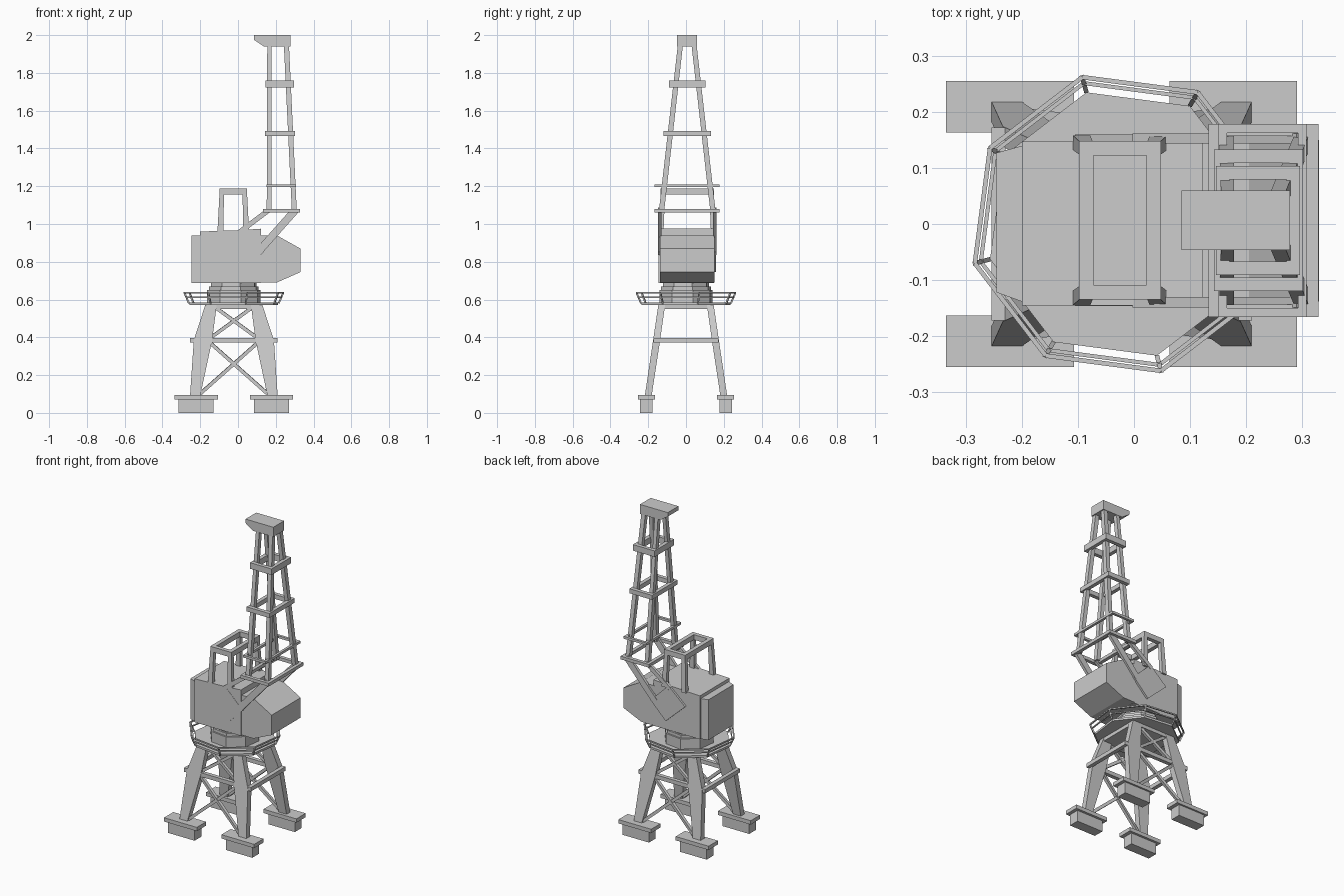
import bpy, bmesh, math
from mathutils import Vector

if "Cube" in bpy.data.objects:
    bpy.data.objects.remove(bpy.data.objects["Cube"])

CX = -0.022   # portal axis in x
CY = 0.0065   # upper works axis in y


def make(name, verts, faces):
    me = bpy.data.meshes.new(name)
    me.from_pydata([tuple(v) for v in verts], [], faces)
    bm = bmesh.new()
    bm.from_mesh(me)
    bmesh.ops.recalc_face_normals(bm, faces=bm.faces)
    bm.to_mesh(me)
    bm.free()
    ob = bpy.data.objects.new(name, me)
    bpy.context.collection.objects.link(ob)
    return ob


def loft(name, rings):
    n = len(rings[0])
    verts = [v for r in rings for v in r]
    faces = [list(range(n)), list(range(n * (len(rings) - 1), n * len(rings)))]
    for k in range(len(rings) - 1):
        for i in range(n):
            j = (i + 1) % n
            faces.append([k * n + i, k * n + j, (k + 1) * n + j, (k + 1) * n + i])
    return make(name, verts, faces)


def rect(x0, x1, y0, y1, z):
    return [(x0, y0, z), (x1, y0, z), (x1, y1, z), (x0, y1, z)]


def box(name, x0, x1, y0, y1, z0, z1):
    return loft(name, [rect(x0, x1, y0, y1, z0), rect(x0, x1, y0, y1, z1)])


def prism_y(name, prof, y0, y1):
    return loft(name, [[(x, y, z) for x, z in prof] for y in (y0, y1)])


def beam(name, p, q, w, h=None):
    p, q = Vector(p), Vector(q)
    h = h or w
    d = (q - p).normalized()
    side = d.cross(Vector((0, 0, 1)))
    side = side.normalized() if side.length > 1e-4 else Vector((1, 0, 0))
    up = side.cross(d)
    off = [side * (a * w / 2) + up * (b * h / 2) for a, b in ((-1, -1), (1, -1), (1, 1), (-1, 1))]
    return loft(name, [[p + o for o in off], [q + o for o in off]])


def frame(name, x0, x1, y0, y1, z0, z1, t):
    """Rectangular ring with an open middle."""
    loops = [rect(x0, x1, y0, y1, z0), rect(x0, x1, y0, y1, z1),
             rect(x0 + t, x1 - t, y0 + t, y1 - t, z1), rect(x0 + t, x1 - t, y0 + t, y1 - t, z0)]
    faces = []
    for k in range(4):
        m = (k + 1) % 4
        for i in range(4):
            j = (i + 1) % 4
            faces.append([k * 4 + i, k * 4 + j, m * 4 + j, m * 4 + i])
    return make(name, [v for l in loops for v in l], faces)


def octagon(r, z):
    return [Vector((CX + r * math.cos(math.radians(15 + 45 * i)),
                    r * math.sin(math.radians(15 + 45 * i)), z)) for i in range(8)]


# Portal feet and kinked legs
for sx in (-1, 1):
    for sy in (-1, 1):
        def span(a, b, c, d, z):
            return rect(CX + sx * a, CX + sx * b, sy * c, sy * d, z)
        loft("foot_block", [span(.108, .292, .178, .244, 0), span(.108, .292, .178, .244, .072)])
        loft("foot_plate", [span(.085, .313, .163, .255, .07), span(.085, .313, .163, .255, .094)])
        loft("portal_leg", [span(.178, .232, .182, .218, .09), span(.115, .212, .137, .174, .385),
                            span(.09, .15, .11, .146, .575)])

# Portal ties and cross braces
frame("portal_tie_ring", CX - .232, CX + .232, -.172, .172, .372, .397, .025)
for sy in (-1, 1):
    for s in (-1, 1):
        beam("lower_brace", (CX - s * .18, sy * .199, .1), (CX + s * .13, sy * .158, .375), .018)
        beam("upper_brace", (CX - s * .12, sy * .152, .4), (CX + s * .10, sy * .130, .56), .018)

# Platform with flared railing
box("portal_cap", CX - .15, CX + .15, -.146, .146, .55, .575)
loft("platform", [octagon(.243, .572), octagon(.243, .585)])
low, mid, top = octagon(.246, .58), octagon(.26, .612), octagon(.271, .636)
for i in range(8):
    j = (i + 1) % 8
    beam("top_rail", top[i], top[j], .008)
    beam("middle_rail", mid[i], mid[j], .007)
    beam("rail_post", low[i], top[i], .008)

# Slewing base
loft("slew_drum", [octagon(.146, .58), octagon(.146, .65)])
loft("slew_flange", [octagon(.136, .65), octagon(.136, .668)])
loft("slew_neck", [octagon(.125, .668), octagon(.125, .69)])

# Machinery house, end slab and counterweight
prism_y("machinery_house", [(-.2, .687), (.122, .687), (.122, .975), (0, .967), (-.2, .96)], -.145, .147)
loft("house_end_slab", [[(-.245, -.122, z), (-.19, -.142, z), (-.19, .142, z), (-.245, .127, z)]
                        for z in (.687, .94)])
prism_y("counterweight", [(.115, .69), (.205, .69), (.33, .745), (.33, .87), (.205, .94), (.115, .94)],
        -.138, .15)

# Roof frame
x0, x1, y0, y1 = -.098, .048, -.135, .148
frame("roof_frame_top", x0, x1, y0, y1, 1.155, 1.187, .026)
for ex, dx in ((x0, 1), (x1, -1)):
    for ey, dy in ((y0, 1), (y1, -1)):
        loft("roof_frame_leg", [
            rect(ex - dx * .011, ex + dx * .02, ey - dy * .01, ey + dy * .016, .955),
            rect(ex, ex + dx * .024, ey, ey + dy * .024, 1.16)])

# Jib side plates and support struts
for s in (-1, 1):
    y = CY + s * .146
    prism_y("jib_side_plate", [(-.105, .87), (.03, .745), (.135, .85), (.01, .972)], y - .007, y + .007)
    beam("jib_strut", (.005, y, .955), (.165, y, 1.075), .018, .026)
    beam("jib_strut", (.105, y, .85), (.305, y, 1.075), .018, .04)

# Jib legs
for s in (-1, 1):
    for a, b, c, d in ((.152, .178, .155, .178), (.285, .311, .243, .27)):
        loft("jib_leg", [rect(a, b, CY + s * .122, CY + s * .15, 1.07),
                         rect(c, d, CY + s * .023, CY + s * .05, 1.945)])

# Jib ring frames: x0, x1, half width, z0, z1, thickness
for a, b, w, z0, z1, t in ((.133, .329, .172, 1.06, 1.08, .022), (.15, .308, .172, 1.195, 1.21, .016),
                           (.143, .301, .126, 1.465, 1.493, .024), (.146, .296, .097, 1.722, 1.76, .024)):
    frame("jib_ring", a, b, CY - w, CY + w, z0, z1, t)

# Jib head
prism_y("jib_head", [(.085, 2.0), (.085, 1.975), (.137, 1.94), (.278, 1.94), (.278, 2.0)],
        CY - .053, CY + .053)
